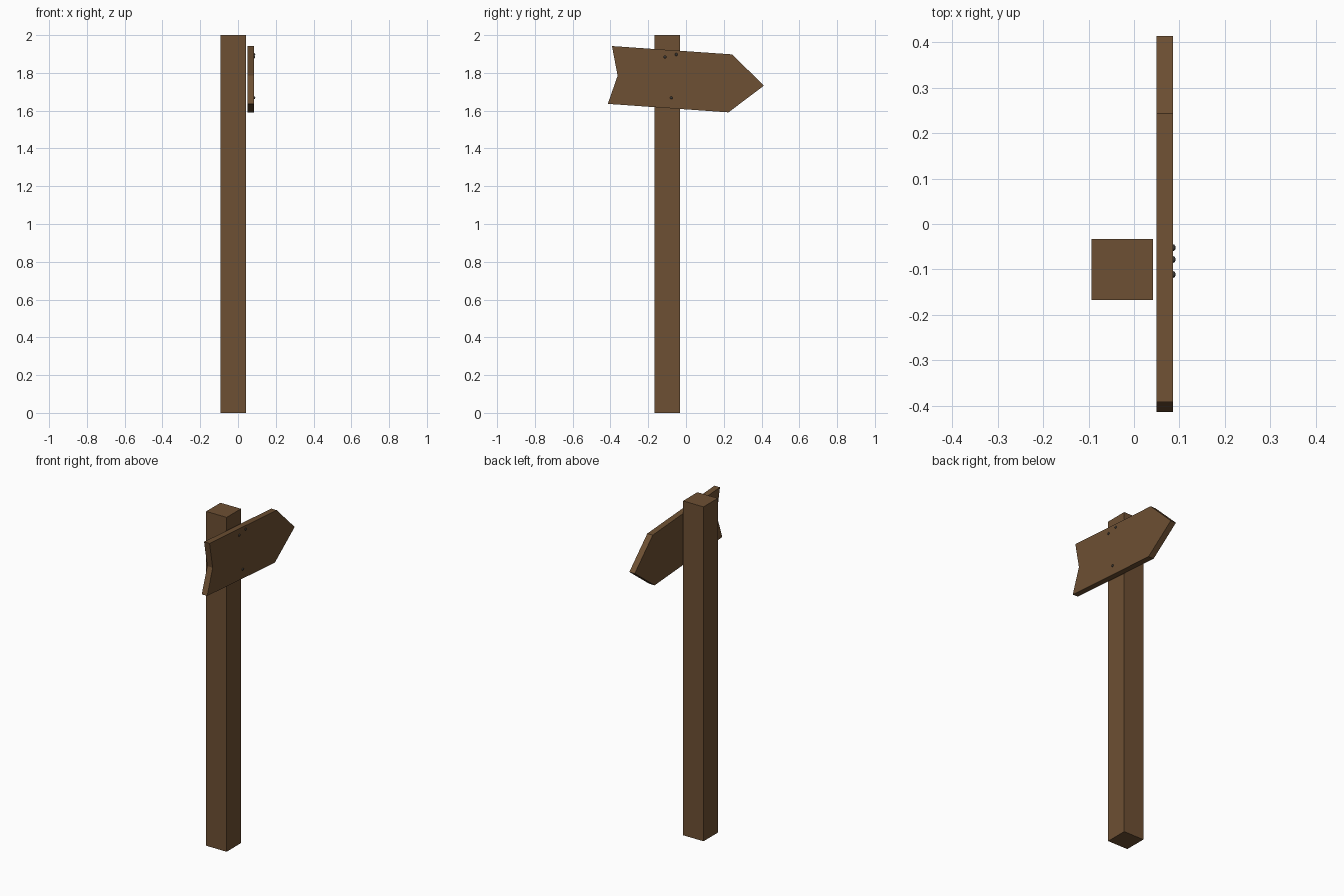
import bpy, bmesh
from mathutils import Matrix

if "Cube" in bpy.data.objects:
    bpy.data.objects.remove(bpy.data.objects["Cube"])


def material(name, rgb):
    m = bpy.data.materials.new(name)
    m.diffuse_color = (*rgb, 1)
    m.use_nodes = True
    m.node_tree.nodes["Principled BSDF"].inputs["Base Color"].default_value = m.diffuse_color
    return m


wood = material("brown_wood", (0.155, 0.08, 0.033))
iron = material("dark_iron", (0.05, 0.045, 0.04))


def add_object(name, bm, mat):
    bmesh.ops.recalc_face_normals(bm, faces=bm.faces)
    mesh = bpy.data.meshes.new(name)
    bm.to_mesh(mesh)
    bm.free()
    mesh.materials.append(mat)
    obj = bpy.data.objects.new(name, mesh)
    bpy.context.collection.objects.link(obj)
    return obj


# Square post
bm = bmesh.new()
bmesh.ops.create_cube(bm, size=1, matrix=Matrix.Translation((-0.0255, -0.1, 1.0))
                      @ Matrix.Diagonal((0.135, 0.135, 2.0, 1)))
add_object("post", bm, wood)

# Arrow board: slightly tilted outline in y/z, extruded along x
outline = [(-0.392, 1.942), (0.243, 1.898), (0.413, 1.733),
           (0.225, 1.591), (-0.414, 1.636), (-0.362, 1.785)]
bm = bmesh.new()
face = bm.faces.new([bm.verts.new((0.05, y, z)) for y, z in outline])
front = bmesh.ops.extrude_face_region(bm, geom=[face])["geom"]
bmesh.ops.translate(bm, vec=(0.036, 0, 0),
                    verts=[g for g in front if isinstance(g, bmesh.types.BMVert)])
# extrusion may drop or keep the back face; make sure it is closed
bmesh.ops.holes_fill(bm, edges=[e for e in bm.edges if e.is_boundary], sides=0)
add_object("arrow_board", bm, wood)

# Rounded nail heads
for i, (y, z) in enumerate([(-0.111, 1.884), (-0.052, 1.897), (-0.078, 1.668)], 1):
    bm = bmesh.new()
    bmesh.ops.create_uvsphere(bm, u_segments=10, v_segments=6, radius=0.008,
                              matrix=Matrix.Translation((0.084, y, z)))
    add_object(f"nail_head_{i}", bm, iron)
